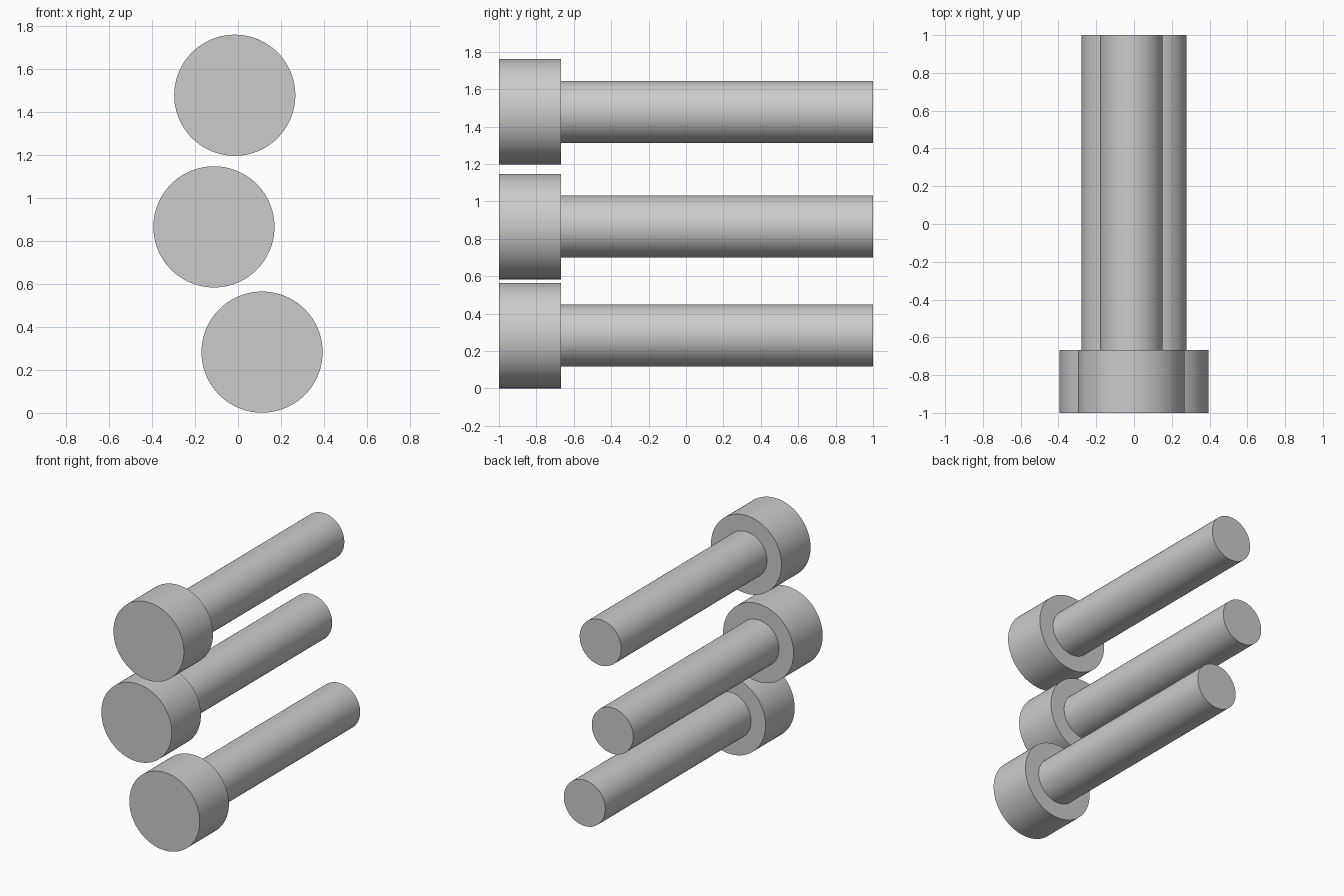
import bpy
import math

default = bpy.data.objects.get("Cube")
if default:
    bpy.data.objects.remove(default, do_unlink=True)

# One plain grey metal
steel = bpy.data.materials.new("grey_steel")
steel.use_nodes = True
grey = (0.6, 0.6, 0.6, 1)
steel.diffuse_color = grey
steel.node_tree.nodes["Principled BSDF"].inputs["Base Color"].default_value = grey

HEAD_RADIUS, SHANK_RADIUS = 0.282, 0.166
FRONT, SHOULDER, BACK = -1.0, -0.667, 1.0
SEGMENTS = 96


def bolt(name, x, z):
    """Stepped cylinder lying along y: wide head at the front, thin shank behind."""
    profile = [(HEAD_RADIUS, FRONT), (HEAD_RADIUS, SHOULDER),
               (SHANK_RADIUS, SHOULDER), (SHANK_RADIUS, BACK)]
    verts = []
    for radius, y in profile:
        for i in range(SEGMENTS):
            a = math.tau * i / SEGMENTS
            verts.append((radius * math.cos(a), y, radius * math.sin(a)))

    # Side walls and shoulder, then the two flat ends
    faces = []
    for ring in range(len(profile) - 1):
        a, b = ring * SEGMENTS, (ring + 1) * SEGMENTS
        for i in range(SEGMENTS):
            j = (i + 1) % SEGMENTS
            faces.append((a + i, b + i, b + j, a + j))
    last = (len(profile) - 1) * SEGMENTS
    faces.append(tuple(range(SEGMENTS)))
    faces.append(tuple(reversed(range(last, last + SEGMENTS))))

    mesh = bpy.data.meshes.new(name)
    mesh.from_pydata(verts, [], faces)
    mesh.materials.append(steel)
    obj = bpy.data.objects.new(name, mesh)
    obj.location = (x, 0, z)
    bpy.context.collection.objects.link(obj)

    # Smooth round walls, sharp rims
    bpy.ops.object.select_all(action="DESELECT")
    obj.select_set(True)
    bpy.context.view_layer.objects.active = obj
    bpy.ops.object.shade_smooth_by_angle(angle=math.radians(30))


bolt("lower_bolt", 0.112, 0.283)
bolt("middle_bolt", -0.112, 0.866)
bolt("upper_bolt", -0.015, 1.479)
